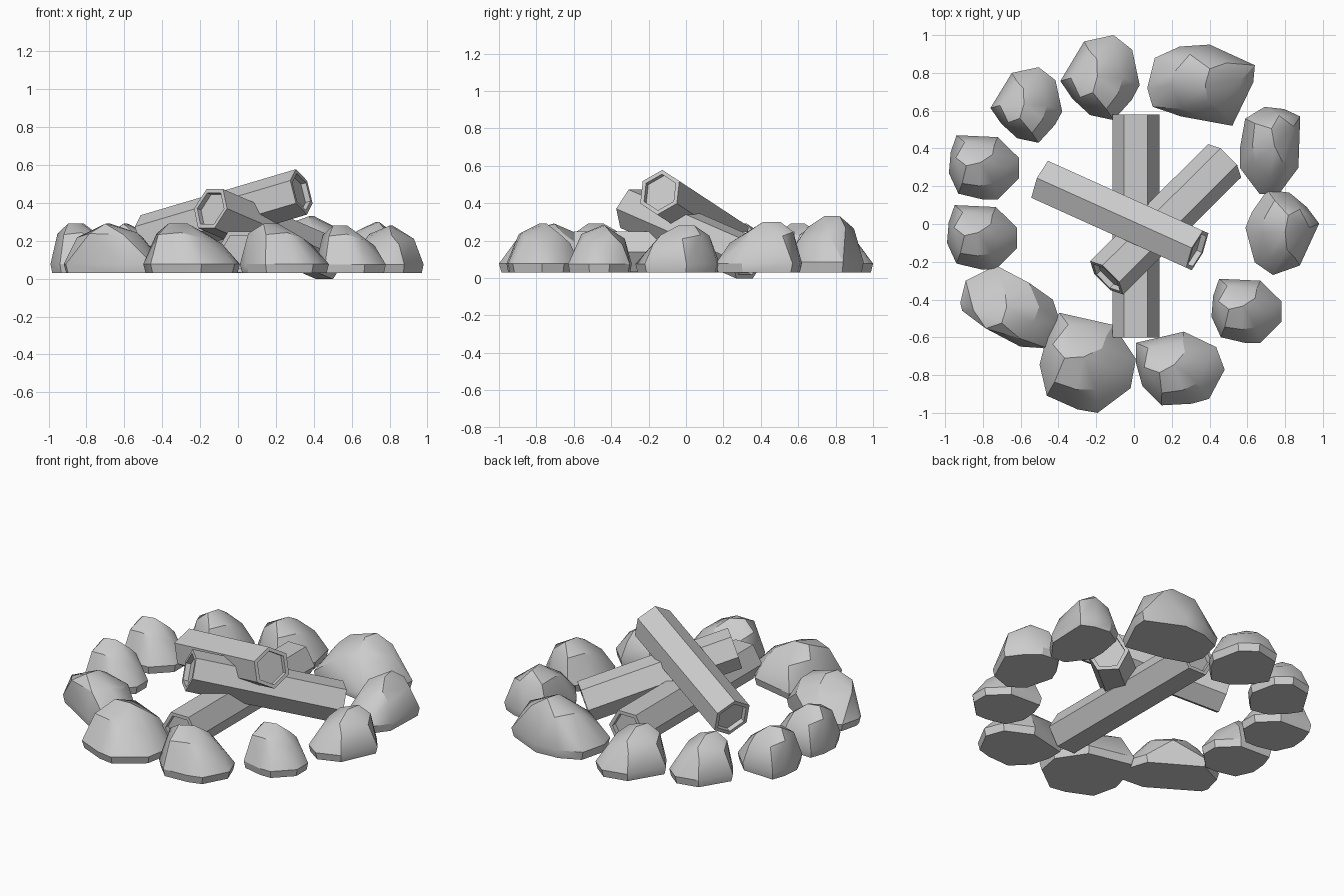
import bpy, bmesh, math
from mathutils import Vector, Matrix

if "Cube" in bpy.data.objects:
    bpy.data.objects.remove(bpy.data.objects["Cube"])


def finish(name, bm, smooth=None):
    bmesh.ops.recalc_face_normals(bm, faces=bm.faces)
    me = bpy.data.meshes.new(name)
    bm.to_mesh(me)
    bm.free()
    ob = bpy.data.objects.new(name, me)
    bpy.context.collection.objects.link(ob)
    if smooth:
        bpy.ops.object.select_all(action='DESELECT')
        ob.select_set(True)
        bpy.context.view_layer.objects.active = ob
        bpy.ops.object.shade_smooth_by_angle(angle=math.radians(smooth))
    return ob


# Stone template: base outline and crown points in a unit box
OUTLINE = [(-.78, 1), (.4, .94), (1, .3), (1, -.35), (.4, -1),
           (-.03, -1), (-.73, -.82), (-1, -.18), (-.95, .47)]
CROWN = [(-.55, .78, .72), (.3, .7, .6), (-.5, .05, 1), (-.1, .15, 1), (-.12, -.58, .82),
         (-.62, -.5, .78), (.25, .4, .8), (.28, -.5, .72), (-.8, .3, .8), (.68, 0, .58)]
# Two broader stones have their own outlines
BACK = [(-1, -.07), (-.86, .67), (-.4, .95), (.16, 1), (1, .49), (.97, .07),
        (.58, -1), (-.37, -.77), (-.9, -.53)]
FRONT = [(-1, .1), (-.89, .64), (-.28, 1), (.85, .18), (1, -.36), (.77, -1),
         (.2, -.95), (-.96, -.09)]


def stone(name, x0, x1, y0, y1, top, turn, own=None):
    rot = Matrix.Rotation(math.radians(turn), 2)
    flat = [rot @ Vector(p) for p in OUTLINE]
    lo = [min(p[i] for p in flat) for i in range(2)]
    hi = [max(p[i] for p in flat) for i in range(2)]

    def fit(p):
        return [2 * (p[i] - lo[i]) / (hi[i] - lo[i]) - 1 for i in range(2)]

    outline = own or [fit(p) for p in flat]
    pts = [(x * .95, y * .95, 0) for x, y in outline]
    pts += [(x, y, .18) for x, y in outline]
    pts += [(*fit(rot @ Vector((x, y))), z) for x, y, z in CROWN]
    bm = bmesh.new()
    for x, y, z in pts:
        bm.verts.new(((x0 + x1) / 2 + x * (x1 - x0) / 2,
                      (y0 + y1) / 2 + y * (y1 - y0) / 2, .03 + (top - .03) * z))
    res = bmesh.ops.convex_hull(bm, input=bm.verts)
    junk = {g for g in res["geom_interior"] + res["geom_unused"] if isinstance(g, bmesh.types.BMVert)}
    bmesh.ops.delete(bm, geom=list(junk), context='VERTS')
    bmesh.ops.dissolve_limit(bm, angle_limit=.02, verts=bm.verts, edges=bm.edges)
    finish(name, bm, 28)


# Ring of stones: x range, y range, top height, turn
RING = [(-.39, .03, .55, 1.0, .29, 57), (.07, .64, .52, .95, .33, -118, BACK),
        (.56, .88, .16, .62, .30, -90), (.59, .98, -.27, .18, .28, -118),
        (.41, .78, -.63, -.29, .28, 0), (.01, .48, -.96, -.57, .29, 18),
        (-.50, .01, -1.0, -.47, .29, -10), (-.92, -.39, -.66, -.22, .29, 60, FRONT),
        (-.99, -.62, -.24, .10, .29, 0), (-.98, -.61, .13, .47, .29, 0),
        (-.76, -.38, .43, .83, .29, 57)]
for i, args in enumerate(RING):
    stone(f"ring_stone_{i + 1}", *args)


# Hexagonal log with recessed ends
def log(name, a, b, radius, phase):
    a, b = Vector(a), Vector(b)
    d = (b - a).normalized()
    side = d.cross(Vector((0, 0, 1))).normalized()
    up = side.cross(d)
    bm = bmesh.new()
    rings = []
    for c in (a, b):
        ring = []
        for k in range(6):
            t = math.radians(60 * k + phase)
            ring.append(bm.verts.new(c + radius * (math.cos(t) * side + math.sin(t) * up)))
        rings.append(ring)
    for k in range(6):
        j = (k + 1) % 6
        bm.faces.new((rings[0][k], rings[0][j], rings[1][j], rings[1][k]))
    caps = [bm.faces.new(r) for r in rings]
    bmesh.ops.recalc_face_normals(bm, faces=bm.faces)
    bmesh.ops.inset_individual(bm, faces=caps, thickness=.024)
    # walls of the recess, then the sunken inner cap
    for cap, inward in zip(caps, (d, -d)):
        rim = list(cap.verts)
        deep = [bm.verts.new(v.co + inward * .03) for v in rim]
        bm.faces.remove(cap)
        for k in range(6):
            j = (k + 1) % 6
            bm.faces.new((rim[k], rim[j], deep[j], deep[k]))
        bm.faces.new(deep)
    finish(name, bm)


log("bottom_log", (.01, -.60, .14), (.01, .58, .14), .125, 0)
log("middle_log", (-.145, -.285, .37), (.48, .335, .1), .124, 0)
log("top_log", (.335, -.14, .458), (-.485, .23, .215), .124, 30)
